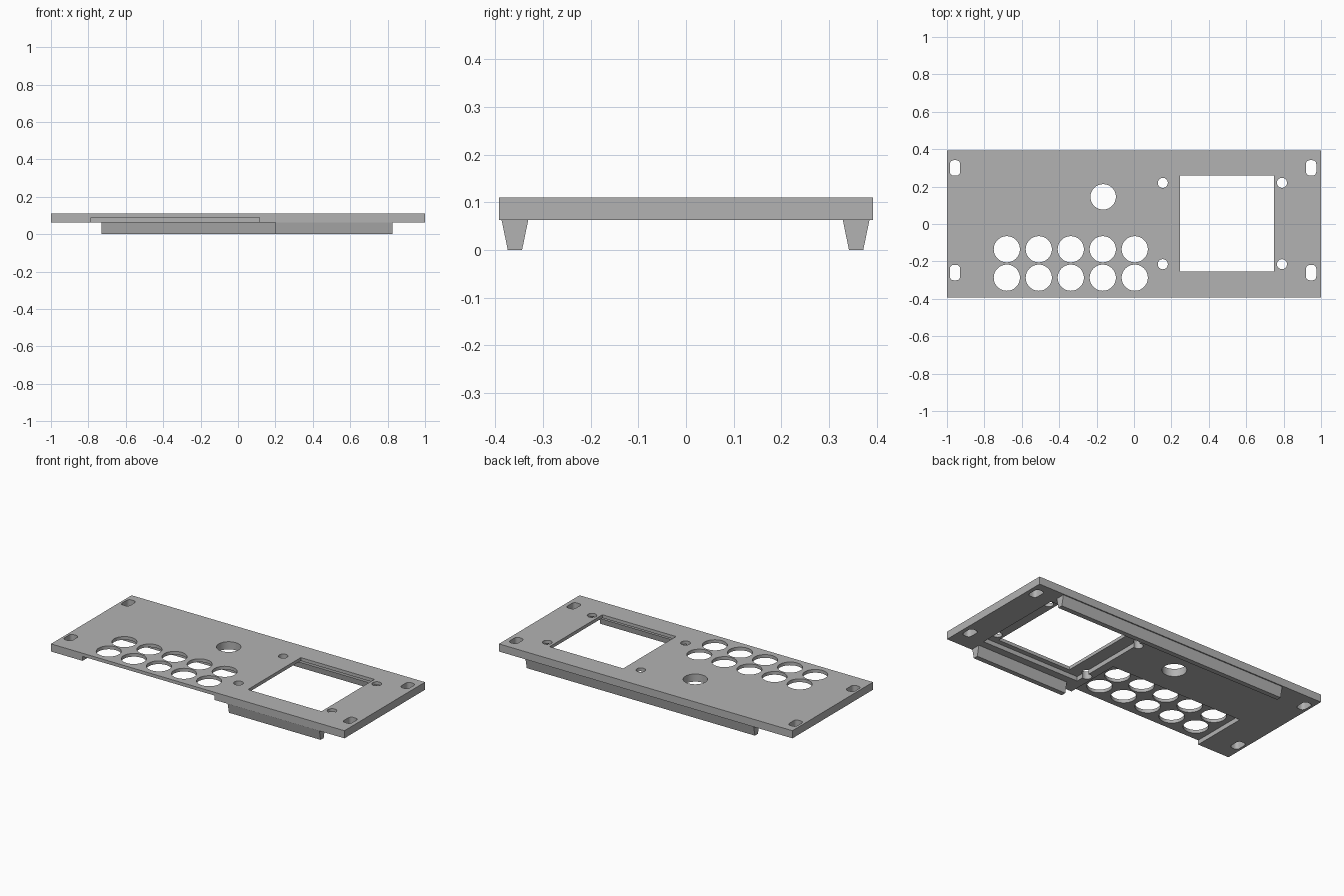
import bpy, bmesh, math

cube = bpy.data.objects.get("Cube")
if cube:
    bpy.data.objects.remove(cube, do_unlink=True)

BOTTOM, TOP, CEILING = 0.063, 0.11, 0.09

grey = bpy.data.materials.new("panel grey")
grey.use_nodes = True
grey.diffuse_color = (0.45, 0.45, 0.45, 1)
grey.node_tree.nodes["Principled BSDF"].inputs["Base Color"].default_value = grey.diffuse_color


def prism(name, outline, direction, place):
    """Extrude a closed outline along a direction; place maps 2D points to 3D."""
    mesh = bpy.data.meshes.new(name)
    bm = bmesh.new()
    face = bm.faces.new([bm.verts.new(place(a, b)) for a, b in outline])
    grown = bmesh.ops.extrude_face_region(bm, geom=[face])
    moved = [v for v in grown["geom"] if isinstance(v, bmesh.types.BMVert)]
    bmesh.ops.translate(bm, verts=moved, vec=direction)
    bmesh.ops.recalc_face_normals(bm, faces=bm.faces)
    bm.to_mesh(mesh)
    bm.free()
    mesh.materials.append(grey)
    obj = bpy.data.objects.new(name, mesh)
    bpy.context.collection.objects.link(obj)
    return obj


def upright(name, outline, z0, z1):
    return prism(name, outline, (0, 0, z1 - z0), lambda a, b: (a, b, z0))


def rect(x0, x1, y0, y1):
    return [(x0, y0), (x1, y0), (x1, y1), (x0, y1)]


def circle(x, y, r, sides=48):
    return [(x + r * math.cos(math.tau * i / sides),
             y + r * math.sin(math.tau * i / sides)) for i in range(sides)]


def rounded(x, y, w, h, r, steps=5):
    points = []
    for corner, (sx, sy) in enumerate([(1, 1), (-1, 1), (-1, -1), (1, -1)]):
        for i in range(steps + 1):
            t = math.pi / 2 * (corner + i / steps)
            points.append((x + sx * (w / 2 - r) + r * math.cos(t),
                           y + sy * (h / 2 - r) + r * math.sin(t)))
    return points


# Main plate
plate = upright("panel_plate", rect(-1, 1, -0.392, 0.392), BOTTOM, TOP)

# Recesses in the underside: button pocket open to the front, display pocket
cutters = [upright("button_pocket_cutter", rect(-0.785, 0.115, -0.5, -0.04), 0, CEILING),
           upright("display_pocket_cutter", rect(0.165, 0.83, -0.285, 0.285), 0, CEILING)]

# Openings through the plate
openings = [rect(0.246, 0.748, -0.255, 0.26), circle(-0.165, 0.145, 0.068)]
openings += [circle(-0.68 + 0.171 * i, y, 0.07) for i in range(5) for y in (-0.135, -0.287)]
openings += [circle(x, y, 0.027, 24) for x in (0.154, 0.791) for y in (-0.215, 0.22)]
openings += [rounded(x, y, 0.055, 0.082, 0.02) for x in (-0.957, 0.947) for y in (-0.26, 0.3)]
cutters += [upright("opening_cutter", o, -0.1, 0.3) for o in openings]

bpy.context.view_layer.objects.active = plate
for cutter in cutters:
    cutter.hide_render = True
    mod = plate.modifiers.new("cut", "BOOLEAN")
    mod.operation = "DIFFERENCE"
    mod.solver = "EXACT"
    mod.object = cutter
    bpy.ops.object.modifier_apply(modifier=mod.name)
    bpy.data.objects.remove(cutter, do_unlink=True)

# Tapered stiffening rails below the long edges
for name, x0, x1, y in (("front_rail", 0.2, 0.825, -0.359), ("back_rail", -0.73, 0.825, 0.357)):
    section = [(y - 0.028, BOTTOM), (y + 0.028, BOTTOM), (y + 0.015, 0), (y - 0.015, 0)]
    prism(name, section, (x1 - x0, 0, 0), lambda a, b: (x0, a, b))

# Smooth the round hole walls, keep edges crisp
bpy.ops.object.select_all(action="DESELECT")
plate.select_set(True)
bpy.ops.object.shade_smooth_by_angle(angle=math.radians(30))
